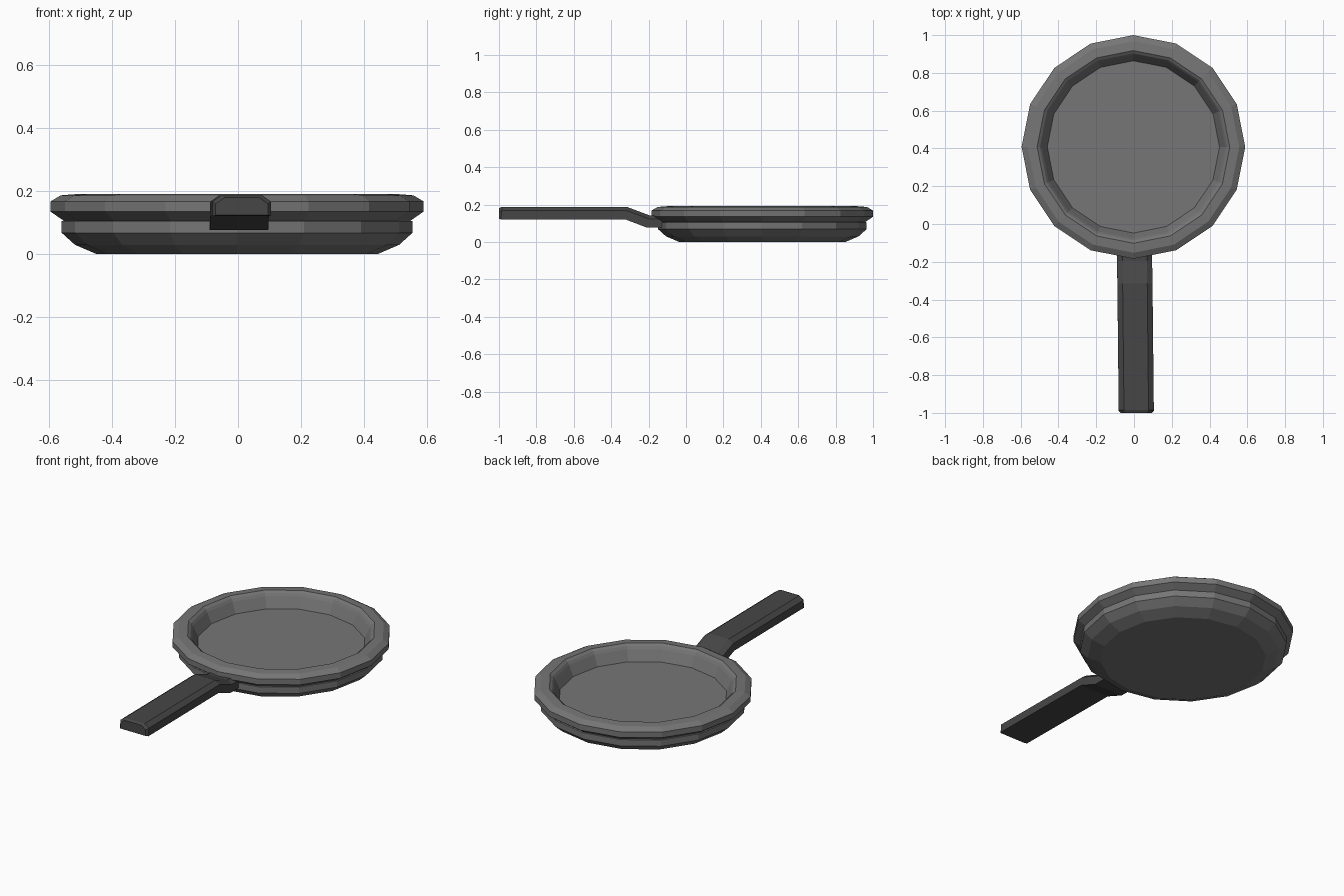
import bpy, bmesh
from math import cos, sin, pi

if "Cube" in bpy.data.objects:
    bpy.data.objects.remove(bpy.data.objects["Cube"])


def material(name, grey):
    mat = bpy.data.materials.new(name)
    mat.diffuse_color = (grey, grey, grey, 1)
    mat.use_nodes = True
    mat.node_tree.nodes["Principled BSDF"].inputs["Base Color"].default_value = mat.diffuse_color
    return mat


def skin(name, rings, mat):
    """Bridge closed rings of points in order and cap both ends."""
    bm = bmesh.new()
    loops = [[bm.verts.new(p) for p in ring] for ring in rings]
    n = len(loops[0])
    for a, b in zip(loops, loops[1:]):
        for i in range(n):
            j = (i + 1) % n
            bm.faces.new((a[i], a[j], b[j], b[i]))
    bm.faces.new(loops[0][::-1])
    bm.faces.new(loops[-1])
    bmesh.ops.recalc_face_normals(bm, faces=bm.faces)
    mesh = bpy.data.meshes.new(name)
    bm.to_mesh(mesh)
    bm.free()
    mesh.materials.append(mat)
    obj = bpy.data.objects.new(name, mesh)
    bpy.context.collection.objects.link(obj)
    return obj


pan_grey = material("pan_grey", 0.18)
handle_grey = material("handle_grey", 0.062)

# Pan body: 16-sided (radius, z) profile from underside, over the rim, to the floor
SIDES = 16
CX, CY = -0.003, 0.408
profile = [(0.445, 0.0), (0.515, 0.03), (0.557, 0.068), (0.557, 0.105),
           (0.55, 0.106), (0.592, 0.135), (0.592, 0.168), (0.56, 0.187),
           (0.51, 0.191), (0.495, 0.18), (0.485, 0.165), (0.456, 0.104)]
skin("pan_body",
     [[(CX + r * cos(2 * pi * i / SIDES), CY + r * sin(2 * pi * i / SIDES), z)
       for i in range(SIDES)] for r, z in profile],
     pan_grey)


# Handle: bar with chamfered top edges, swept along a cranked path
def section(cx, y_top, y_bot, top, bottom, half, chamfer=0.028):
    side = top - 0.02
    return [(cx - half, y_bot, bottom), (cx + half, y_bot, bottom),
            (cx + half, y_top, side), (cx + half - chamfer, y_top, top),
            (cx - half + chamfer, y_top, top), (cx - half, y_top, side)]


stations = [(0.012, -1.0, -1.0, 0.180, 0.124, 0.083),
            (0.012, -0.985, -0.99, 0.187, 0.121, 0.093),
            (0.005, -0.315, -0.325, 0.187, 0.121, 0.093),
            (0.003, -0.195, -0.21, 0.142, 0.077, 0.093),
            (0.002, -0.10, -0.10, 0.142, 0.077, 0.093)]
skin("handle", [section(*s) for s in stations], handle_grey)
